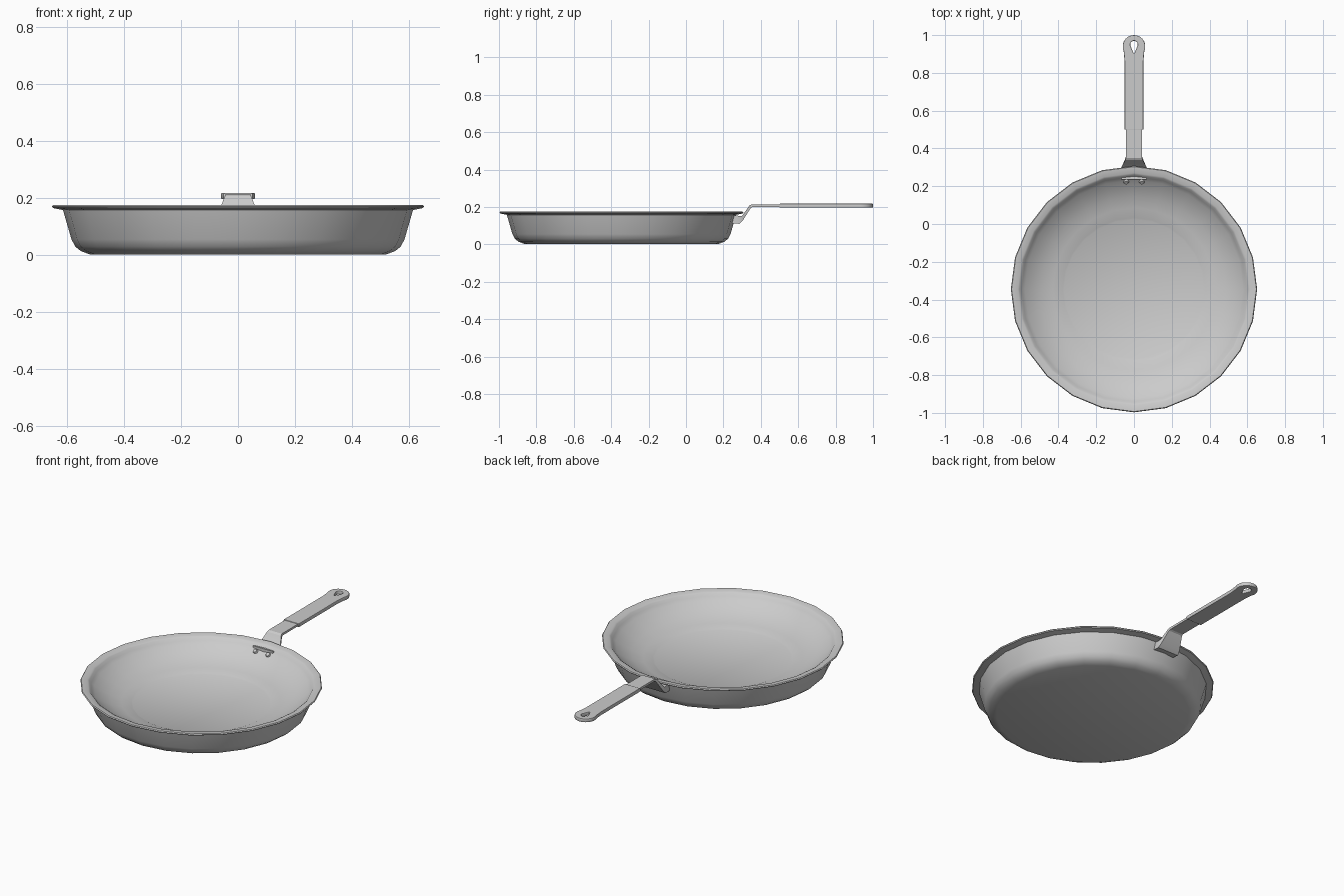
import bpy, bmesh, math
from mathutils import Vector

cube = bpy.data.objects.get("Cube")
if cube:
    bpy.data.objects.remove(cube, do_unlink=True)

PAN_Y = -0.345
SEGMENTS = 24

steel = bpy.data.materials.new("brushed steel")
steel.use_nodes = True
GREY = (0.6, 0.6, 0.6, 1)
steel.diffuse_color = GREY
steel.node_tree.nodes["Principled BSDF"].inputs["Base Color"].default_value = GREY


def add_object(name, mesh, angle=35):
    obj = bpy.data.objects.new(name, mesh)
    bpy.context.collection.objects.link(obj)
    mesh.materials.clear()
    mesh.materials.append(steel)
    bpy.ops.object.select_all(action='DESELECT')
    obj.select_set(True)
    bpy.context.view_layer.objects.active = obj
    bpy.ops.object.shade_smooth_by_angle(angle=math.radians(angle))
    return obj


def finish(name, bm, angle=35):
    bmesh.ops.recalc_face_normals(bm, faces=bm.faces)
    mesh = bpy.data.meshes.new(name)
    bm.to_mesh(mesh)
    bm.free()
    return add_object(name, mesh, angle)


def lathe(name, profile, angle):
    """Spin a closed (radius, height) profile whose ends lie on the axis."""
    bm = bmesh.new()
    rings = []
    for r, z in profile:
        if r == 0:
            rings.append([bm.verts.new((0, PAN_Y, z))] * SEGMENTS)
        else:
            rings.append([bm.verts.new((r * math.sin(a), PAN_Y + r * math.cos(a), z))
                          for a in (math.tau * i / SEGMENTS for i in range(SEGMENTS))])
    for low, high in zip(rings, rings[1:]):
        for i in range(SEGMENTS):
            j = (i + 1) % SEGMENTS
            corners = dict.fromkeys((low[i], low[j], high[j], high[i]))
            bm.faces.new(list(corners))
    return finish(name, bm, angle)


# Pan body: underside, outer wall, rolled rim, step, sloping inside, floor
lathe("pan_body", [
    (0, 0.003), (0.52, 0.003), (0.55, 0.014), (0.57, 0.03), (0.583, 0.055),
    (0.613, 0.158), (0.648, 0.165), (0.652, 0.170), (0.648, 0.175),
    (0.615, 0.172), (0.605, 0.166), (0.595, 0.152), (0.578, 0.138),
    (0.54, 0.112), (0.49, 0.087), (0.43, 0.068), (0.378, 0.058),
    (0.37, 0.054), (0, 0.054)], 40)

# Handle bracket and neck: rectangular sections (top y, z), (bottom y, z), half width
sections = [
    ((0.235, 0.158), (0.235, 0.115), 0.066),
    ((0.262, 0.154), (0.250, 0.113), 0.066),
    ((0.298, 0.152), (0.285, 0.110), 0.068),
    ((0.306, 0.160), (0.304, 0.128), 0.064),
    ((0.338, 0.207), (0.347, 0.196), 0.046),
    ((0.350, 0.214), (0.356, 0.201), 0.043),
    ((0.520, 0.214), (0.520, 0.201), 0.043)]
bm = bmesh.new()
loops = [[bm.verts.new(p) for p in ((-w, *top), (w, *top), (w, *low), (-w, *low))]
         for top, low, w in sections]
for a, b in zip(loops, loops[1:]):
    for i in range(4):
        j = (i + 1) % 4
        bm.faces.new((a[i], a[j], b[j], b[i]))
bm.faces.new(loops[0])
bm.faces.new(loops[-1])
finish("handle_neck", bm, 25)


def arc(cy, radius, start, end, steps):
    """Points on an arc around (0, cy), angles in degrees."""
    angles = [math.radians(start + (end - start) * i / steps) for i in range(steps + 1)]
    return [(radius * math.cos(a), cy + radius * math.sin(a)) for a in angles]


# Grip: bevelled flat outline with a rounded end and a teardrop hanging hole
BEVEL = 0.004
right_side = [(0.046, 0.504), (0.046, 0.865)]
left_side = [(-x, y) for x, y in reversed(right_side)]
outline = right_side + arc(0.940, 0.056, -25, 205, 14) + left_side
hole = arc(0.950, 0.024, -15, 195, 10) + [(-0.006, 0.902), (0.006, 0.902)]
curve = bpy.data.curves.new("grip_outline", 'CURVE')
curve.dimensions = '2D'
curve.fill_mode = 'BOTH'
curve.extrude = 0.007
curve.bevel_depth = BEVEL
curve.bevel_resolution = 1
for points in (outline, hole):
    spline = curve.splines.new('POLY')
    spline.points.add(len(points) - 1)
    for p, (x, y) in zip(spline.points, points):
        p.co = (x, y, 0, 1)
    spline.use_cyclic_u = True
helper = bpy.data.objects.new("grip_outline", curve)
bpy.context.collection.objects.link(helper)
bpy.context.view_layer.update()
depsgraph = bpy.context.evaluated_depsgraph_get()
grip_mesh = bpy.data.meshes.new_from_object(helper.evaluated_get(depsgraph))
bpy.data.objects.remove(helper, do_unlink=True)
grip = add_object("handle_grip", grip_mesh)
grip.location.z = 0.207

# Two rivet heads on the inside wall, facing the middle of the pan
for side, x in (("right", -0.042), ("left", 0.042)):
    bm = bmesh.new()
    bmesh.ops.create_cone(bm, cap_ends=True, segments=10, radius1=0.018,
                          radius2=0.011, depth=0.016)
    rivet = finish("rivet_" + side, bm)
    rivet.rotation_euler = Vector((0, -0.62, 0.78)).to_track_quat('Z', 'Y').to_euler()
    rivet.location = (x, 0.223, 0.136)
